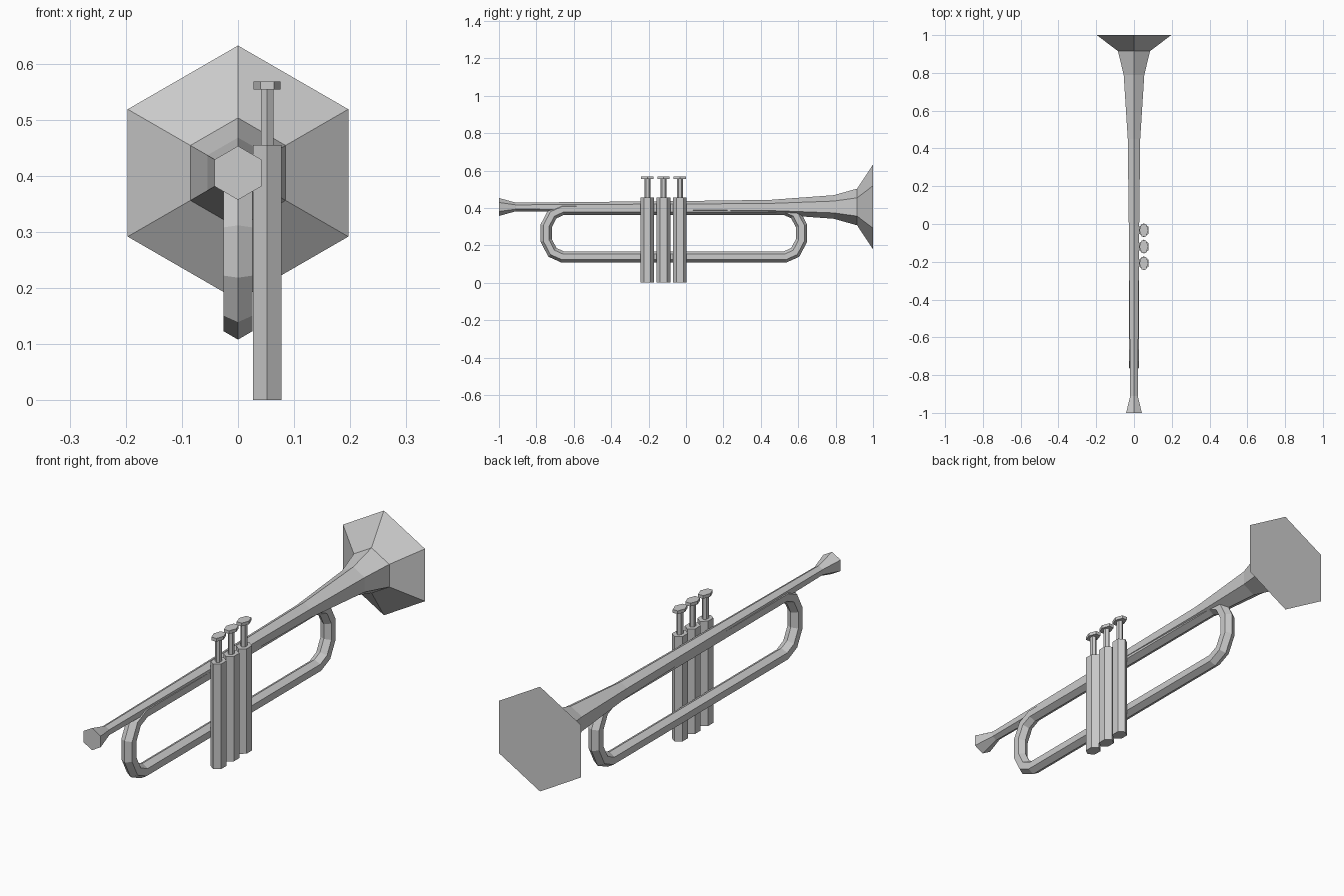
import bpy, bmesh, math
from mathutils import Vector

if "Cube" in bpy.data.objects:
    bpy.data.objects.remove(bpy.data.objects["Cube"])

SIDES = 6


def finish(name, bm):
    bmesh.ops.recalc_face_normals(bm, faces=bm.faces[:])
    mesh = bpy.data.meshes.new(name)
    bm.to_mesh(mesh)
    bm.free()
    ob = bpy.data.objects.new(name, mesh)
    bpy.context.collection.objects.link(ob)
    return ob


def bridge(bm, a, b):
    for i in range(SIDES):
        j = (i + 1) % SIDES
        bm.faces.new((a[i], a[j], b[j], b[i]))


def stack(name, rings, place):
    """Hexagonal rings joined into a closed solid; place(angle, ring) -> point."""
    bm = bmesh.new()
    loops = [[bm.verts.new(place(math.tau * i / SIDES + math.pi / 2, r))
              for i in range(SIDES)] for r in rings]
    for a, b in zip(loops, loops[1:]):
        bridge(bm, a, b)
    bm.faces.new(loops[0])
    bm.faces.new(loops[-1])
    return finish(name, bm)


# Lead pipe, mouthpiece and flared bell: (y, radius)
AXIS_Z = 0.405
profile = [(-1.0, 0.048), (-0.91, 0.023), (0.0, 0.032), (0.45, 0.038),
           (0.79, 0.063), (0.915, 0.098), (1.0, 0.227)]
stack("main_pipe_and_bell", profile,
      lambda t, r: (r[1] * math.cos(t), r[0], AXIS_Z + r[1] * math.sin(t)))

# Closed tubing loop: two straight runs and two five-segment bends
MID_Z, TUBE_R = 0.265, 0.030
path = []
for y0, sign in ((0.53, 1), (-0.66, -1)):
    for k in range(6):
        a = math.pi * k / 5
        path.append(Vector((0, y0 + sign * 0.092 * math.sin(a),
                            MID_Z + sign * 0.127 * math.cos(a))))
bm = bmesh.new()
rings = []
for k, p in enumerate(path):
    d_in = (p - path[k - 1]).normalized()
    d_out = (path[(k + 1) % len(path)] - p).normalized()
    tangent = (d_in + d_out).normalized()
    out = Vector((1, 0, 0)).cross(tangent)
    miter = 1 / tangent.dot(d_out)
    rings.append([bm.verts.new(p + Vector((TUBE_R * math.cos(t), 0, 0))
                               + out * TUBE_R * miter * math.sin(t))
                  for t in (math.tau * i / SIDES + math.pi / 2 for i in range(SIDES))])
for k in range(len(rings)):
    bridge(bm, rings[k - 1], rings[k])
finish("tubing_loop", bm)

# Three valves, each with casing, stem and finger button
VALVE_X = 0.052


def post(name, y, z0, z1, rx, ry, turn=0.0):
    stack(name, [z0, z1],
          lambda t, z: (VALVE_X + rx * math.cos(t + turn), y + ry * math.sin(t + turn), z))


for n, y in enumerate((-0.207, -0.12, -0.033), 1):
    post(f"valve_casing_{n}", y, 0.0, 0.455, 0.029, 0.037)
    post(f"valve_stem_{n}", y, 0.455, 0.555, 0.0125, 0.016)
    post(f"finger_button_{n}", y, 0.554, 0.568, 0.024, 0.038, math.pi / 6)
